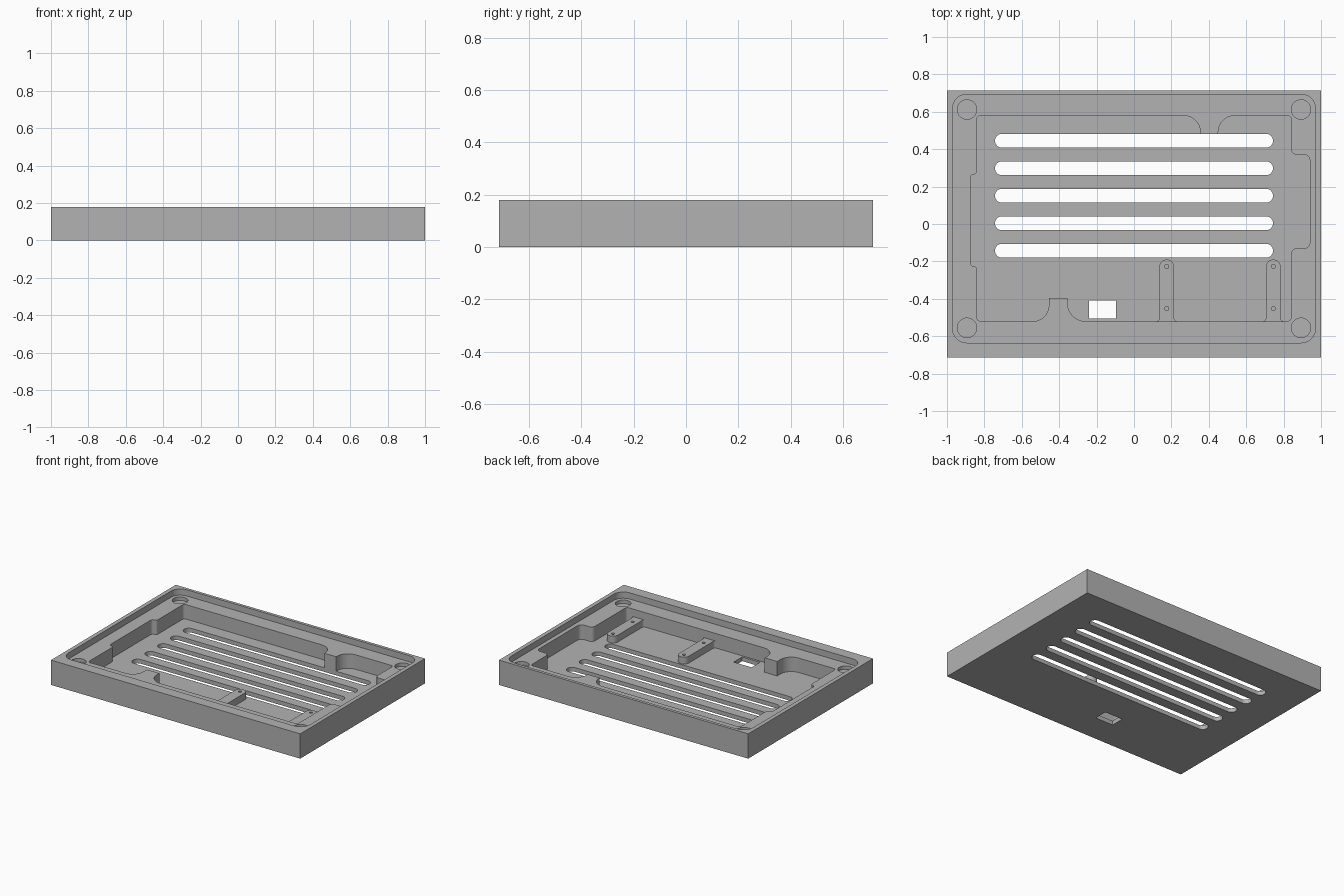
import bpy
import bmesh
import math
from mathutils import Vector

if "Cube" in bpy.data.objects:
    bpy.data.objects.remove(bpy.data.objects["Cube"], do_unlink=True)

# Heights
TOP, LEDGE, FLOOR, BRACKET_TOP = 0.18, 0.135, 0.03, 0.08
HALF_X, HALF_Y = 1.0, 0.715

grey = bpy.data.materials.new("matte grey")
grey.use_nodes = True
grey.diffuse_color = (0.45, 0.45, 0.45, 1)
grey.node_tree.nodes["Principled BSDF"].inputs["Base Color"].default_value = grey.diffuse_color


def rounded(corners, steps=8):
    """Outline through (x, y, radius) corners, each replaced by a tangent arc."""
    points = []
    for i, (x, y, r) in enumerate(corners):
        here = Vector((x, y))
        if r == 0:
            points.append(here)
            continue
        before = (Vector(corners[i - 1][:2]) - here).normalized()
        after = (Vector(corners[(i + 1) % len(corners)][:2]) - here).normalized()
        half = before.angle(after) / 2
        centre = here + (before + after).normalized() * (r / math.sin(half))
        start = here + before * (r / math.tan(half)) - centre
        end = here + after * (r / math.tan(half)) - centre
        turn = math.atan2(start.x * end.y - start.y * end.x, start.dot(end))
        for k in range(steps + 1):
            a = turn * k / steps
            points.append(centre + Vector((start.x * math.cos(a) - start.y * math.sin(a),
                                           start.x * math.sin(a) + start.y * math.cos(a))))
    return points


def box(x0, x1, y0, y1, r=0):
    return rounded([(x0, y0, r), (x1, y0, r), (x1, y1, r), (x0, y1, r)])


def circle(x, y, r, sides=32):
    return [Vector((x + r * math.cos(math.tau * k / sides),
                    y + r * math.sin(math.tau * k / sides))) for k in range(sides)]


def prism(name, outline, z0, z1):
    bm = bmesh.new()
    face = bm.faces.new([bm.verts.new((p.x, p.y, z0)) for p in outline])
    raised = bmesh.ops.extrude_face_region(bm, geom=[face])["geom"]
    bmesh.ops.translate(bm, vec=(0, 0, z1 - z0),
                        verts=[v for v in raised if isinstance(v, bmesh.types.BMVert)])
    bmesh.ops.recalc_face_normals(bm, faces=bm.faces)
    mesh = bpy.data.meshes.new(name)
    bm.to_mesh(mesh)
    bm.free()
    mesh.materials.append(grey)
    obj = bpy.data.objects.new(name, mesh)
    bpy.context.collection.objects.link(obj)
    return obj


def activate(obj):
    bpy.ops.object.select_all(action="DESELECT")
    obj.select_set(True)
    bpy.context.view_layer.objects.active = obj


def cut(body, outline, z0, z1):
    cutter = prism("cutter", outline, z0, z1)
    cutter.hide_render = True
    mod = body.modifiers.new("cut", "BOOLEAN")
    mod.operation, mod.solver, mod.object = "DIFFERENCE", "EXACT", cutter
    activate(body)
    bpy.ops.object.modifier_apply(modifier=mod.name)
    bpy.data.objects.remove(cutter, do_unlink=True)


def finish(obj):
    activate(obj)
    bpy.ops.object.shade_smooth_by_angle(angle=math.radians(30))


# Tray body with the shallow recess inside its rim
tray = prism("tray", box(-HALF_X, HALF_X, -HALF_Y, HALF_Y), 0, TOP)
cut(tray, box(-0.97, 0.97, -0.635, 0.693, 0.075), LEDGE, 0.3)

# Deep pocket with side bays and two flared tabs
pocket = rounded([
    (-0.84, -0.52, 0.02), (-0.455, -0.52, 0.085), (-0.455, -0.395, 0),
    (-0.355, -0.395, 0), (-0.355, -0.52, 0.095), (0.84, -0.52, 0.02),
    (0.84, -0.13, 0.03), (0.94, -0.13, 0.03), (0.94, 0.37, 0.03),
    (0.84, 0.37, 0.03), (0.84, 0.58, 0.02), (0.45, 0.58, 0.09),
    (0.45, 0.455, 0), (0.355, 0.455, 0), (0.355, 0.58, 0.09),
    (-0.84, 0.58, 0.02), (-0.84, 0.265, 0.017), (-0.875, 0.265, 0.017),
    (-0.875, -0.225, 0.017), (-0.84, -0.225, 0.017)])
cut(tray, pocket, FLOOR, 0.3)

# Round corner seats sunk into the ledge
for x in (-0.893, 0.893):
    for y in (-0.555, 0.612):
        cut(tray, circle(x, y, 0.052), LEDGE - 0.025, 0.3)

# Vent slots and the small rectangular opening
for i in range(5):
    y = 0.445 - i * 0.147
    cut(tray, box(-0.743, 0.743, y - 0.037, y + 0.037, 0.0365), -0.1, 0.3)
cut(tray, box(-0.24, -0.097, -0.505, -0.408), -0.1, 0.3)
finish(tray)

# Mounting brackets with flared roots and screw holes
for side, x in (("right", 0.175), ("left", 0.745)):
    w, root = 0.039, -0.521
    bracket = prism(side + "_bracket", rounded([
        (x - w - 0.025, root - 0.02, 0), (x + w + 0.025, root - 0.02, 0),
        (x + w + 0.025, root, 0), (x + w, root, 0.02), (x + w, -0.19, w - 0.001),
        (x - w, -0.19, w - 0.001), (x - w, root, 0.02), (x - w - 0.025, root, 0)]),
        FLOOR - 0.01, BRACKET_TOP)
    for y in (-0.227, -0.452):
        cut(bracket, circle(x, y, 0.011, 16), FLOOR + 0.005, 0.3)
    finish(bracket)
